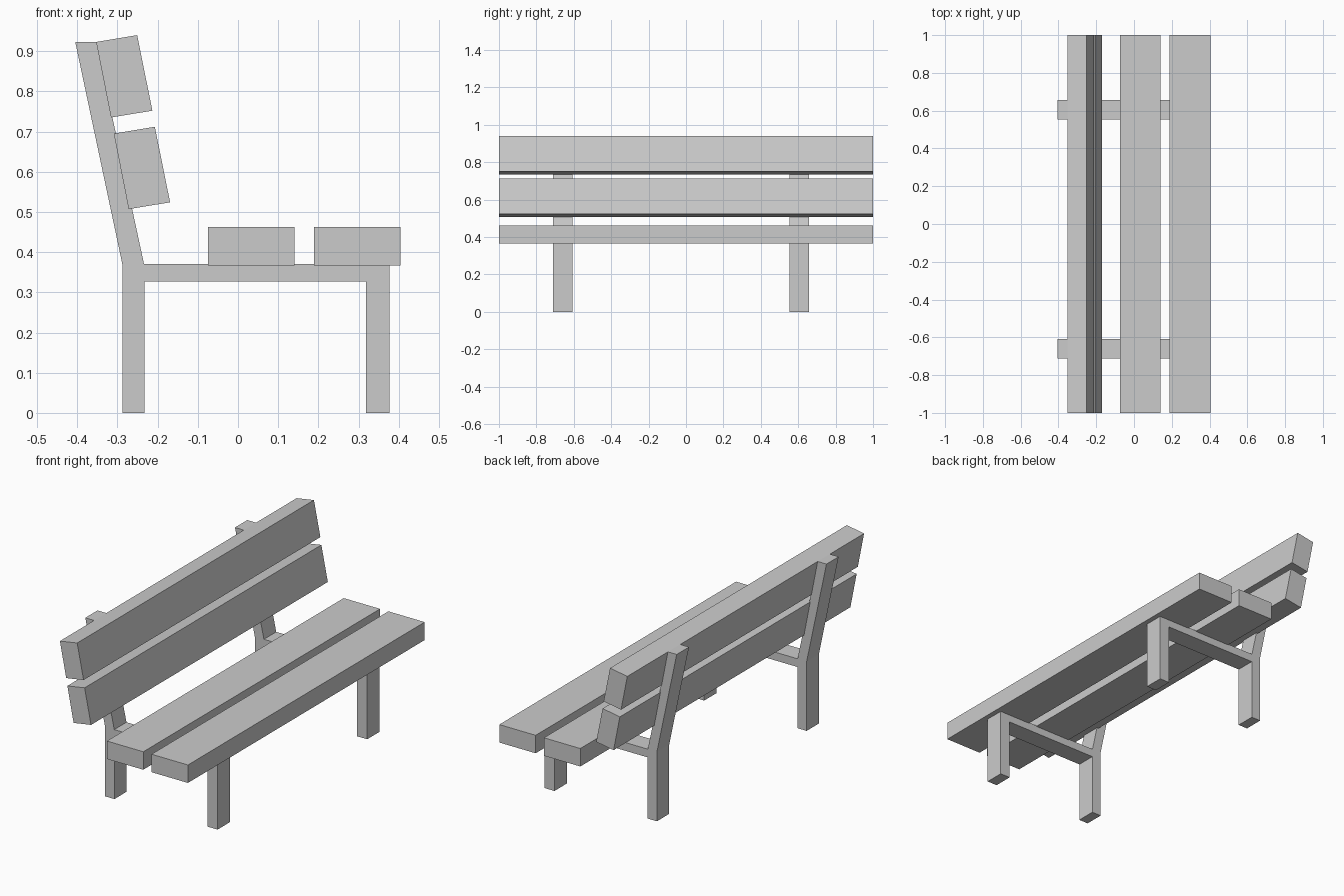
import bpy, bmesh

if "Cube" in bpy.data.objects:
    bpy.data.objects.remove(bpy.data.objects["Cube"])


def extrude_profile(name, profile, y0, y1):
    """Solid prism from an (x, z) outline, running along y."""
    bm = bmesh.new()
    face = bm.faces.new([bm.verts.new((x, y0, z)) for x, z in profile])
    new = bmesh.ops.extrude_face_region(bm, geom=[face])["geom"]
    moved = [v for v in new if isinstance(v, bmesh.types.BMVert)]
    bmesh.ops.translate(bm, verts=moved, vec=(0, y1 - y0, 0))
    bmesh.ops.recalc_face_normals(bm, faces=bm.faces)
    mesh = bpy.data.meshes.new(name)
    bm.to_mesh(mesh)
    bm.free()
    obj = bpy.data.objects.new(name, mesh)
    bpy.context.collection.objects.link(obj)
    return obj


# Side frames: back leg, leaning back post, seat rail and front leg in one outline
frame = [(-0.288, 0), (-0.233, 0), (-0.233, 0.327), (0.318, 0.327),
         (0.318, 0), (0.377, 0), (0.377, 0.371), (-0.234, 0.371),
         (-0.353, 0.923), (-0.405, 0.923), (-0.288, 0.371)]
for side, y0, y1 in (("left", -0.711, -0.608), ("right", 0.553, 0.657)):
    extrude_profile(f"{side}_frame", frame, y0, y1)

# Seat planks
for name, x0 in (("rear_seat_plank", -0.075), ("front_seat_plank", 0.189)):
    x1 = x0 + 0.215
    extrude_profile(name, [(x0, 0.367), (x1, 0.367), (x1, 0.463), (x0, 0.463)], -1, 1)

# Tilted backrest planks, given by their lower rear corner
for name, x, z in (("upper_back_plank", -0.316, 0.735), ("lower_back_plank", -0.272, 0.507)):
    tilted = [(x, z), (x + 0.103, z + 0.017), (x + 0.065, z + 0.205), (x - 0.037, z + 0.188)]
    extrude_profile(name, tilted, -1, 1)
